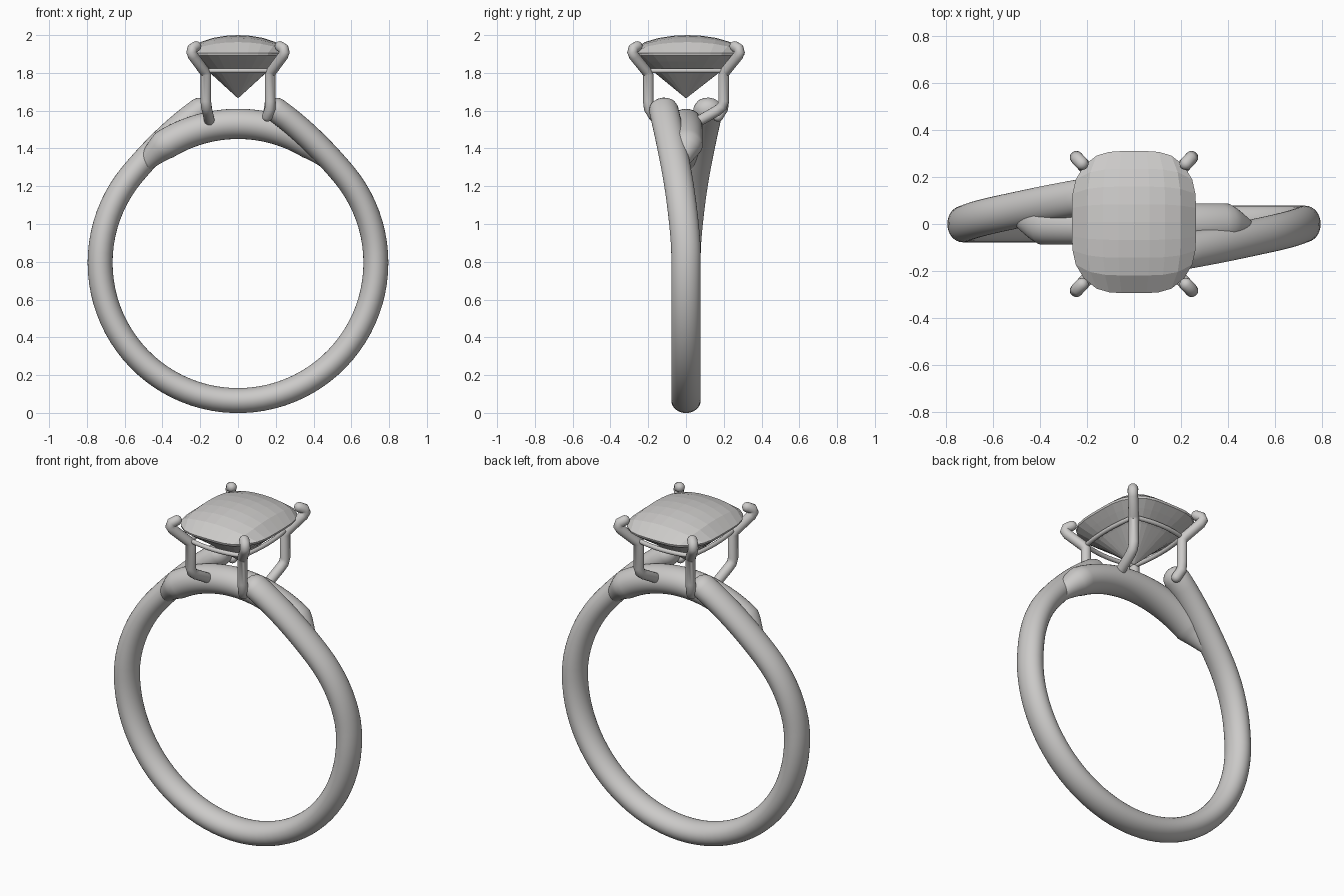
import bpy, bmesh
from math import sin, cos, pi, radians
from mathutils import Vector

if "Cube" in bpy.data.objects:
    bpy.data.objects.remove(bpy.data.objects["Cube"])

metal = bpy.data.materials.new("pale_grey")
metal.use_nodes = True
grey = (0.6, 0.59, 0.58, 1)
metal.diffuse_color = grey
metal.node_tree.nodes["Principled BSDF"].inputs["Base Color"].default_value = grey


def finish(bm, name, smooth):
    bmesh.ops.recalc_face_normals(bm, faces=bm.faces[:])
    mesh = bpy.data.meshes.new(name)
    bm.to_mesh(mesh)
    bm.free()
    mesh.materials.append(metal)
    obj = bpy.data.objects.new(name, mesh)
    bpy.context.collection.objects.link(obj)
    if smooth:
        bpy.ops.object.select_all(action="DESELECT")
        obj.select_set(True)
        bpy.context.view_layer.objects.active = obj
        bpy.ops.object.shade_smooth_by_angle(angle=radians(50))
    return obj


def rounded(stations):
    """Add a domed cap to both ends of a list of (point, radius_a, radius_b)."""
    def cap(end, before):
        p, a, b = end
        out = (p - before[0]).normalized() * a
        return [(p + out * sin(t), a * cos(t), b * cos(t))
                for t in (pi / 8, pi / 4, pi * 3 / 8, pi * 0.47)]
    head = cap(stations[0], stations[1])[::-1]
    return head + stations + cap(stations[-1], stations[-2])


def tube(name, stations, side, sides=24):
    """Sweep an elliptical section along the stations."""
    bm = bmesh.new()
    rings = []
    last = len(stations) - 1
    for i, (p, a, b) in enumerate(stations):
        t = (stations[min(i + 1, last)][0] - stations[max(i - 1, 0)][0]).normalized()
        n = t.cross(side).normalized()
        s = n.cross(t)
        rings.append([bm.verts.new(p + n * a * cos(k * 2 * pi / sides) + s * b * sin(k * 2 * pi / sides))
                      for k in range(sides)])
    for r, q in zip(rings, rings[1:]):
        for k in range(sides):
            j = (k + 1) % sides
            bm.faces.new((r[k], r[j], q[j], q[k]))
    bm.faces.new(rings[0])
    bm.faces.new(rings[-1])
    return finish(bm, name, True)


CENTRE = 0.795
Y_AXIS = Vector((0, 1, 0))


def around(angle, radius, y):
    a = radians(angle)
    return Vector((radius * sin(a), y, CENTRE + radius * cos(a)))


# Shank: round band whose two arms lift and swing to opposite sides at the top
shank = []
for angle in range(14, 347, 4):
    a = min(angle, 360 - angle)
    sign = -1 if angle < 180 else 1
    lift = 0.115 * (max(0, 50 - a) / 38) ** 2
    swing = 0.12 * (max(0, 85 - a) / 72) ** 1.3
    shank.append((around(angle, 0.73 + lift, sign * swing), 0.066, 0.078))
tube("shank", rounded(shank), Y_AXIS, 32)

# Bridge: inner arc under the stone, tapering into the arms
bridge = []
for angle in range(-44, 45, 2):
    taper = max(0, abs(angle) - 32) / 12
    y = -0.035 * taper * (1 if angle > 0 else -1)
    bridge.append((around(angle, 0.735 - 0.02 * taper, y), 0.08 - 0.04 * taper, 0.088 - 0.05 * taper))
tube("bridge", bridge, Y_AXIS, 32)

# Prongs: two stand on the arms, two bend inward onto the bridge
CLAW = [(0.17, 0.2, 1.79), (0.18, 0.212, 1.812), (0.238, 0.275, 1.89),
        (0.246, 0.284, 1.91), (0.242, 0.279, 1.928), (0.222, 0.258, 1.94)]
BENT_FOOT = [(0.15, 0.06, 1.54), (0.163, 0.165, 1.60), (0.168, 0.19, 1.62), (0.17, 0.2, 1.65)]
STRAIGHT_FOOT = [(0.155, 0.17, 1.57), (0.17, 0.195, 1.61), (0.17, 0.2, 1.65)]
for sx, x_name in ((1, "left"), (-1, "right")):
    for sy, y_name in ((1, "back"), (-1, "front")):
        foot = BENT_FOOT if sx == sy else STRAIGHT_FOOT
        path = [(Vector((x * sx, y * sy, z)), 0.028, 0.028) for x, y, z in foot + CLAW]
        tube(f"prong_{y_name}_{x_name}", rounded(path), Vector((-sy, sx, 0)), 16)

# Rails: thin bowed bars joining the prongs below the stone
for sign, y_name, x_name in ((1, "back", "left"), (-1, "front", "right")):
    steps = [k / 4 for k in range(-4, 5)]
    along_x = [(Vector((0.17 * t, sign * (0.225 - 0.025 * t * t), 1.812)), 0.013, 0.013) for t in steps]
    along_y = [(Vector((sign * (0.19 - 0.02 * t * t), 0.2 * t, 1.812)), 0.013, 0.013) for t in steps]
    tube(f"rail_{y_name}", along_x, Vector((0, 0, 1)), 10)
    tube(f"rail_{x_name}", along_y, Vector((0, 0, 1)), 10)

# Stone: faceted cushion with a domed crown grid and a pointed pavilion
N = 8
GIRDLE = 1.905


def cushion(u, v):
    return 0.265 * u * (1 - 0.2 * v ** 4), 0.008 + 0.303 * v * (1 - 0.2 * u ** 4)


bm = bmesh.new()
grid = {}
for i in range(N + 1):
    for j in range(N + 1):
        u, v = 2 * i / N - 1, 2 * j / N - 1
        x, y = cushion(u, v)
        dome = max(0, (1 - u * u) * (1 - v * v)) ** 0.6
        grid[i, j] = bm.verts.new((x, y, GIRDLE + (2 - GIRDLE) * dome))
for i in range(N):
    for j in range(N):
        bm.faces.new((grid[i, j], grid[i + 1, j], grid[i + 1, j + 1], grid[i, j + 1]))
edge = ([grid[i, 0] for i in range(N)] + [grid[N, j] for j in range(N)]
        + [grid[i, N] for i in range(N, 0, -1)] + [grid[0, j] for j in range(N, 0, -1)])
upper = edge
for scale, z in ((0.99, 1.893), (0.84, 1.86), (0.6, 1.81)):
    lower = [bm.verts.new((p.co.x * scale, p.co.y * scale, z)) for p in edge]
    for k in range(len(edge)):
        j = (k + 1) % len(edge)
        bm.faces.new((upper[k], upper[j], lower[j], lower[k]))
    upper = lower
point = bm.verts.new((0, 0, 1.665))
for k in range(len(edge)):
    bm.faces.new((upper[k], upper[(k + 1) % len(edge)], point))
finish(bm, "stone", False)
